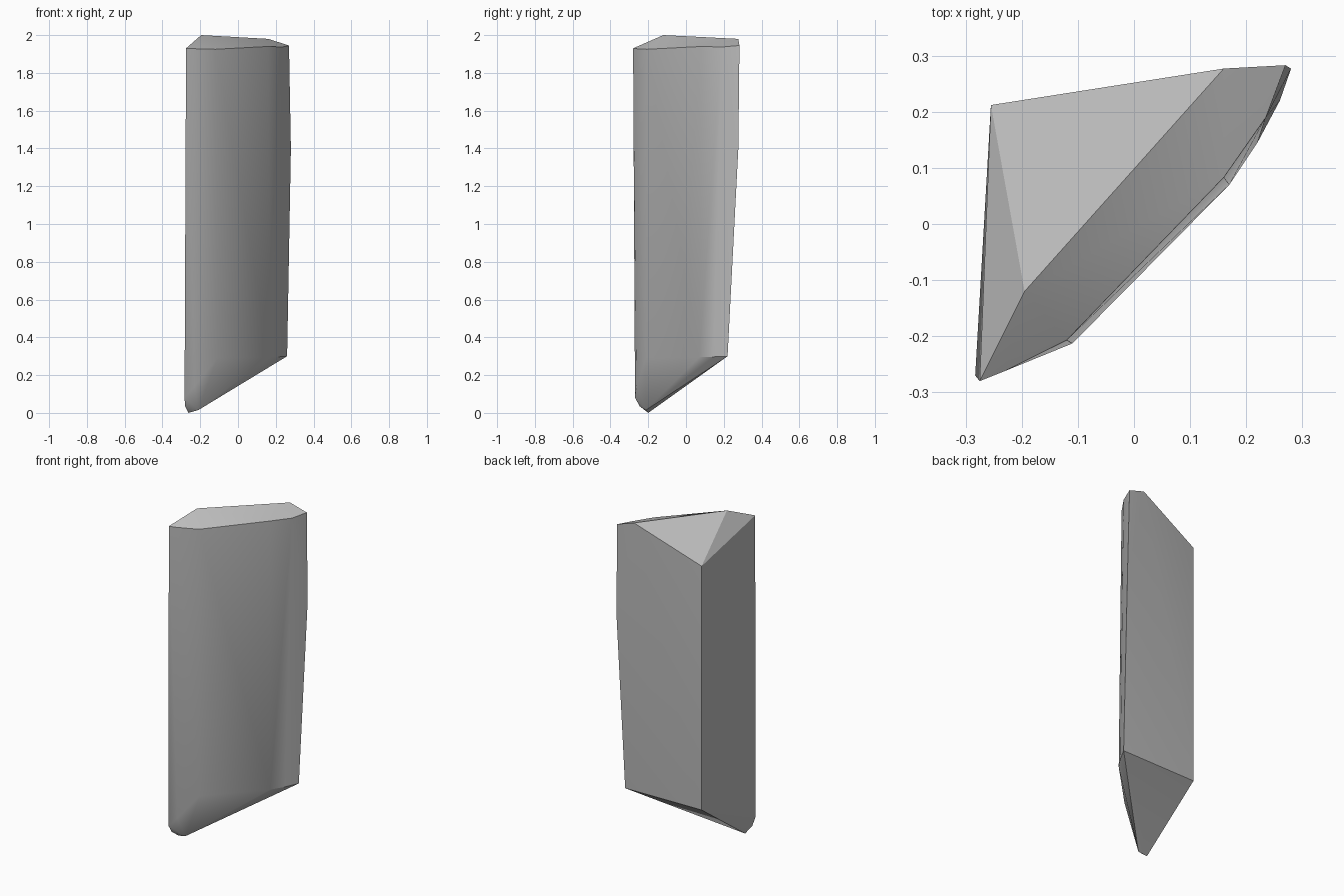
import bpy
import bmesh
import math

default_cube = bpy.data.objects.get("Cube")
if default_cube:
    bpy.data.objects.remove(default_cube, do_unlink=True)


def make_material(name, colour):
    material = bpy.data.materials.new(name)
    material.use_nodes = True
    material.diffuse_color = colour
    shader = material.node_tree.nodes["Principled BSDF"]
    shader.inputs["Base Color"].default_value = colour
    return material


# Corners of the shard, grouped by the cut they belong to
crown = [(-.195, -.12, 2), (.16, .277, 1.98)]
back_left_edge = [(-.255, .212, 1.8), (-.255, .212, .3)]
upper_rim = [(-.275, -.28, 1.93), (-.23, -.262, 1.928), (-.12, -.207, 1.925),
             (.16, .083, 1.94), (.235, .19, 1.937), (.27, .283, 1.945)]
right_bulge = [(.28, .277, 1.4)]
lower_rim = [(-.283, -.27, .08), (-.23, -.262, .14), (-.11, -.213, .29),
             (.17, .07, .295), (.22, .145, .297), (.26, .22, .3)]
bottom_tip = [(-.28, -.245, .035), (-.262, -.2, 0), (-.21, -.212, .015)]


def build_convex_stone(name, corner_groups, material):
    """Wrap all corners in one closed, faceted skin."""
    bm = bmesh.new()
    for group in corner_groups:
        for corner in group:
            bm.verts.new(corner)
    bmesh.ops.convex_hull(bm, input=list(bm.verts))
    loose = [v for v in bm.verts if not v.link_faces]
    bmesh.ops.delete(bm, geom=loose, context="VERTS")
    # Merge the triangles that lie on one flat cut
    bmesh.ops.dissolve_limit(bm, angle_limit=math.radians(1),
                             verts=list(bm.verts), edges=list(bm.edges))
    bmesh.ops.recalc_face_normals(bm, faces=list(bm.faces))

    mesh = bpy.data.meshes.new(name)
    bm.to_mesh(mesh)
    bm.free()
    mesh.materials.append(material)
    stone = bpy.data.objects.new(name, mesh)
    bpy.context.collection.objects.link(stone)
    return stone


shard = build_convex_stone(
    "stone_shard",
    [crown, back_left_edge, upper_rim, right_bulge, lower_rim, bottom_tip],
    make_material("stone grey", (.5, .5, .5, 1)))

# Soft shading on the curved front, crisp edges between the cuts
bpy.ops.object.select_all(action="DESELECT")
shard.select_set(True)
bpy.context.view_layer.objects.active = shard
bpy.ops.object.shade_smooth_by_angle(angle=math.radians(30))
